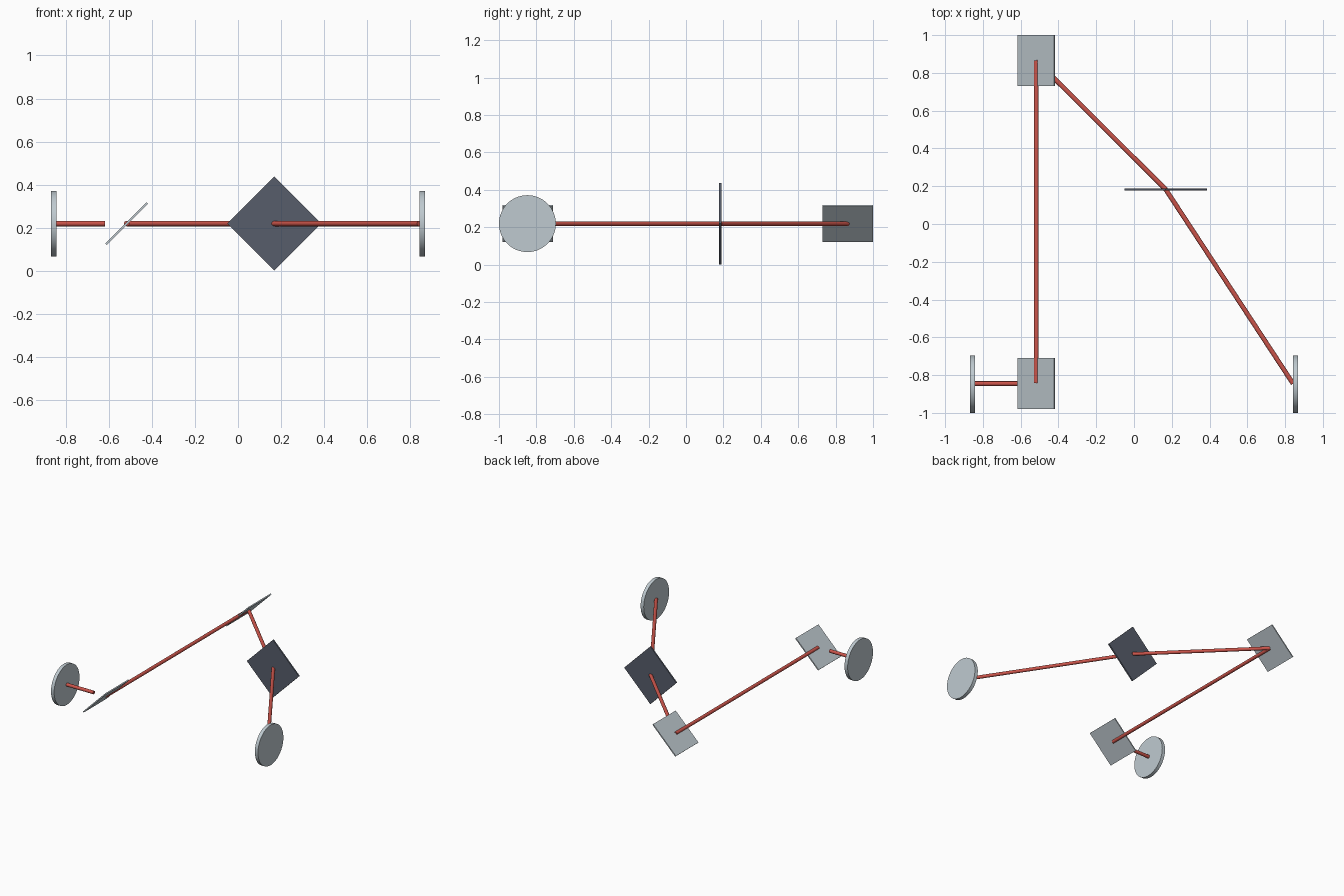
import bpy, math
from mathutils import Vector

if "Cube" in bpy.data.objects:
    bpy.data.objects.remove(bpy.data.objects["Cube"])

Z = 0.2195      # height of the beam plane


def material(name, rgb):
    m = bpy.data.materials.new(name)
    m.diffuse_color = (*rgb, 1)
    m.use_nodes = True
    m.node_tree.nodes["Principled BSDF"].inputs["Base Color"].default_value = m.diffuse_color
    return m


silver = material("silver grey", (0.52, 0.59, 0.63))
slate = material("dark slate", (0.095, 0.11, 0.145))
red = material("beam red", (0.60, 0.09, 0.07))


def finish(name, mat):
    o = bpy.context.object
    o.name = name
    o.data.materials.append(mat)
    return o


def rod(name, a, b, radius, mat, sides):
    a, b = Vector(a), Vector(b)
    d = b - a
    bpy.ops.mesh.primitive_cylinder_add(
        vertices=sides, radius=radius, depth=d.length, location=(a + b) / 2,
        rotation=d.to_track_quat('Z', 'Y').to_euler())
    bpy.ops.object.shade_smooth_by_angle(angle=math.radians(35))
    return finish(name, mat)


def plate(name, loc, size, tilt, mat):
    bpy.ops.mesh.primitive_cube_add(size=1, location=loc, rotation=(0, tilt, 0))
    o = finish(name, mat)
    o.scale = size
    return o


# Round end discs facing along x
for name, x in (("left_disc", -0.855), ("right_disc", 0.855)):
    rod(name, (x - 0.013, -0.848, Z), (x + 0.013, -0.848, Z), 0.152, silver, 64)

# Two mirror plates tilted 45 degrees
for name, y in (("front_mirror", -0.845), ("back_mirror", 0.865)):
    plate(name, (-0.517, y, Z), (0.27, 0.27, 0.009), -math.pi / 4, silver)

# Dark square plate standing on its corner
side = 0.2185 * math.sqrt(2)
plate("diamond_plate", (0.168, 0.183, Z), (side, 0.011, side), math.pi / 4, slate)

# Light beams running from part to part
path = [(-0.517, -0.843, Z), (-0.517, 0.865, Z),
        (0.168, 0.183, Z), (0.842, -0.845, Z)]
rod("entry_beam", (-0.843, -0.845, Z), (-0.617, -0.845, Z), 0.0125, red, 24)
for i, (a, b) in enumerate(zip(path, path[1:])):
    rod(f"beam_{i + 1}", a, b, 0.0125, red, 24)
